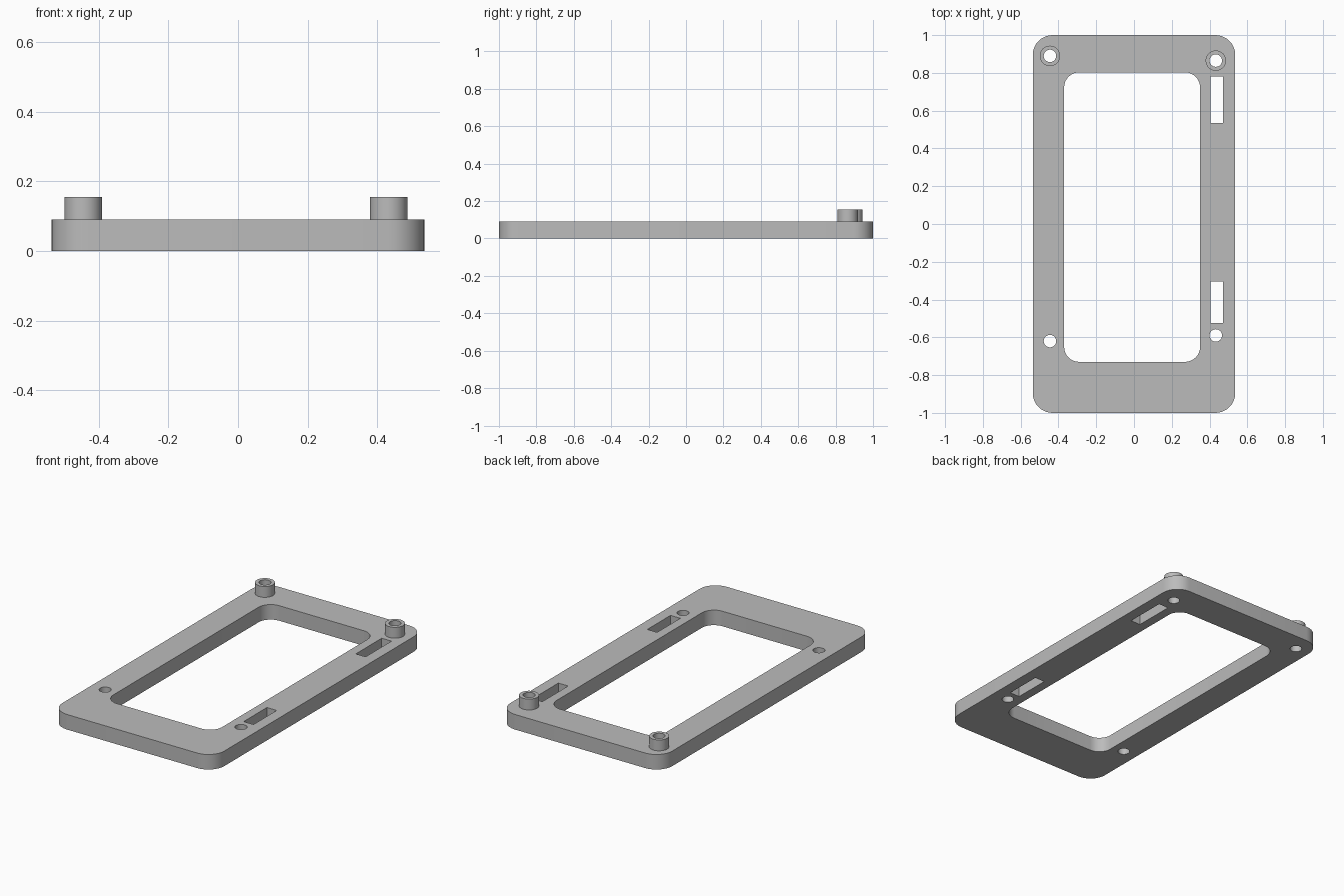
import bpy
import bmesh
import math

cube = bpy.data.objects.get("Cube")
if cube:
    bpy.data.objects.remove(cube, do_unlink=True)

PLATE_TOP = 0.09
BOSS_TOP = 0.155
HOLE_R = 0.033
BOSS_R = 0.054

grey = bpy.data.materials.new("matte grey")
grey.use_nodes = True
colour = (0.5, 0.5, 0.5, 1)
grey.diffuse_color = colour
grey.node_tree.nodes["Principled BSDF"].inputs["Base Color"].default_value = colour


def circle(cx, cy, r, n=32):
    return [(cx + r * math.cos(math.tau * i / n), cy + r * math.sin(math.tau * i / n))
            for i in range(n)]


def rectangle(x0, x1, y0, y1, r=0, n=8):
    """Rectangle outline with optional rounded corners."""
    if r == 0:
        return [(x0, y0), (x1, y0), (x1, y1), (x0, y1)]
    centres = [(x1 - r, y1 - r), (x0 + r, y1 - r), (x0 + r, y0 + r), (x1 - r, y0 + r)]
    points = []
    for quarter, (cx, cy) in enumerate(centres):
        for i in range(n + 1):
            a = (quarter + i / n) * math.pi / 2
            points.append((cx + r * math.cos(a), cy + r * math.sin(a)))
    return points


def extruded(name, outlines, z0, z1):
    """Fill the first outline, leave the others as holes, and extrude upward."""
    bm = bmesh.new()
    edges = []
    for outline in outlines:
        verts = [bm.verts.new((x, y, z0)) for x, y in outline]
        edges += [bm.edges.new((a, b)) for a, b in zip(verts, verts[1:] + verts[:1])]
    bmesh.ops.triangle_fill(bm, use_beauty=True, edges=edges, normal=(0, 0, 1))
    top = bmesh.ops.extrude_face_region(bm, geom=bm.faces[:], use_keep_orig=True)
    moved = [v for v in top["geom"] if isinstance(v, bmesh.types.BMVert)]
    bmesh.ops.translate(bm, verts=moved, vec=(0, 0, z1 - z0))
    bmesh.ops.recalc_face_normals(bm, faces=bm.faces[:])
    mesh = bpy.data.meshes.new(name)
    bm.to_mesh(mesh)
    bm.free()
    mesh.materials.append(grey)
    obj = bpy.data.objects.new(name, mesh)
    bpy.context.collection.objects.link(obj)
    bpy.ops.object.select_all(action='DESELECT')
    obj.select_set(True)
    bpy.context.view_layer.objects.active = obj
    bpy.ops.object.shade_smooth_by_angle(angle=math.radians(30))
    return obj


# Screw hole centres
rear = {"right": (-0.445, 0.89), "left": (0.433, 0.865)}
front = {"right": (-0.445, -0.62), "left": (0.433, -0.59)}

# Frame plate with window, two slots and four screw holes
outlines = [
    rectangle(-0.536, 0.536, -1, 1, 0.105),
    rectangle(-0.37, 0.35, -0.73, 0.803, 0.08),
    rectangle(0.405, 0.47, 0.535, 0.78),
    rectangle(0.405, 0.47, -0.525, -0.305),
]
outlines += [circle(x, y, HOLE_R) for x, y in [*rear.values(), *front.values()]]
extruded("frame_plate", outlines, 0, PLATE_TOP)

# Raised screw bosses around the rear holes
for side, (x, y) in rear.items():
    extruded(f"rear_{side}_boss", [circle(x, y, BOSS_R), circle(x, y, HOLE_R)],
             PLATE_TOP, BOSS_TOP)
